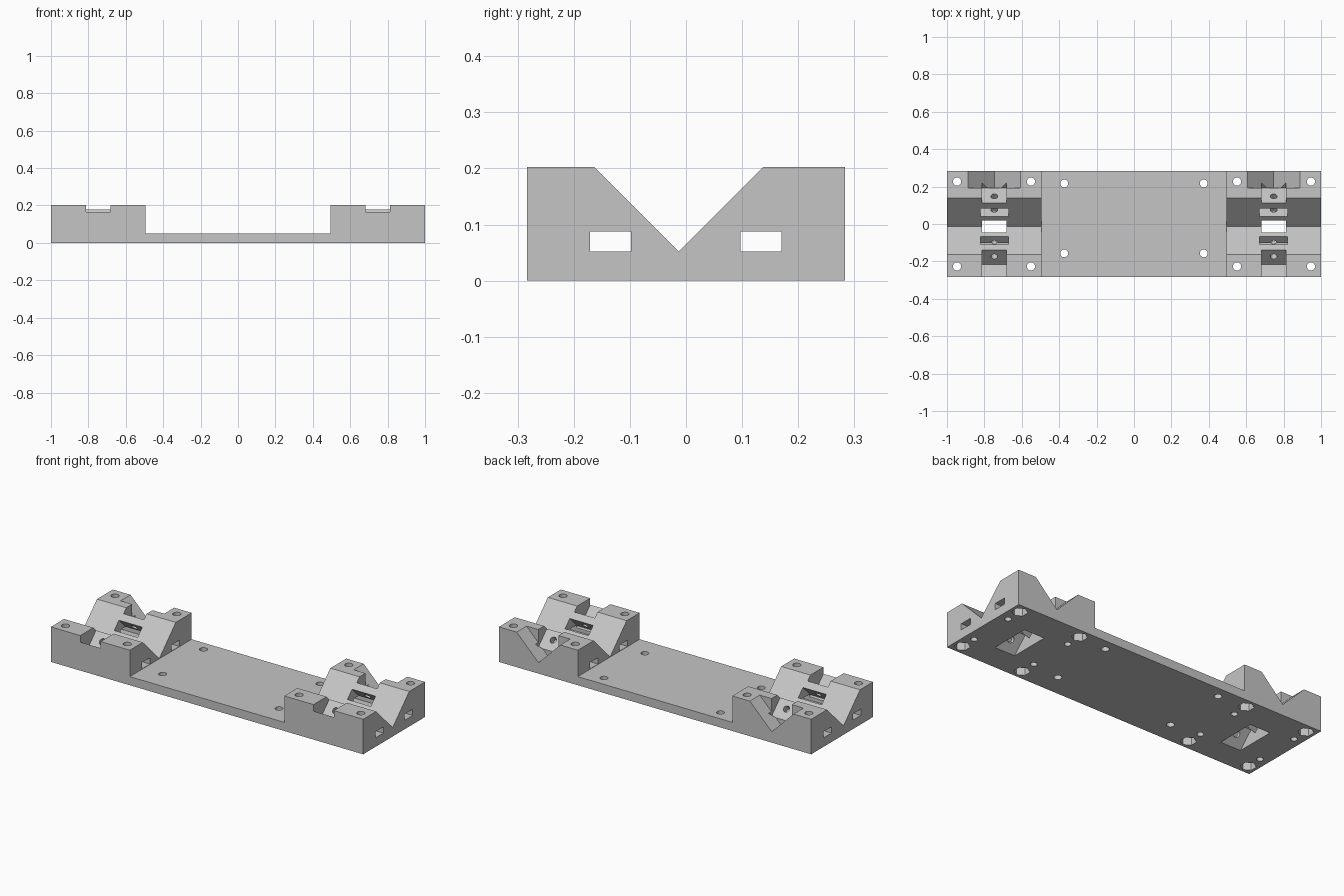
import bpy, bmesh, math
from mathutils import Vector

cube = bpy.data.objects.get("Cube")
if cube:
    bpy.data.objects.remove(cube, do_unlink=True)

VY = -0.013      # y of the main groove's lowest line
HALF_Y = 0.283
POCKET_X = 0.747

grey = bpy.data.materials.new("plain_grey")
grey.use_nodes = True
grey.diffuse_color = (0.56, 0.56, 0.56, 1)
grey.node_tree.nodes["Principled BSDF"].inputs["Base Color"].default_value = (0.56, 0.56, 0.56, 1)


def make_object(name, bm):
    bmesh.ops.recalc_face_normals(bm, faces=bm.faces)
    mesh = bpy.data.meshes.new(name)
    bm.to_mesh(mesh)
    bm.free()
    mesh.materials.append(grey)
    ob = bpy.data.objects.new(name, mesh)
    bpy.context.collection.objects.link(ob)
    return ob


def prism(name, points, axis, lo, hi):
    """Extrude a profile along x (points are y, z) or along y (points are x, z)."""
    bm = bmesh.new()
    place = (lambda p: (lo, p[0], p[1])) if axis == "x" else (lambda p: (p[0], lo, p[1]))
    face = bm.faces.new([bm.verts.new(place(p)) for p in points])
    out = bmesh.ops.extrude_face_region(bm, geom=[face])
    verts = [v for v in out["geom"] if isinstance(v, bmesh.types.BMVert)]
    step = Vector((hi - lo, 0, 0)) if axis == "x" else Vector((0, hi - lo, 0))
    bmesh.ops.translate(bm, vec=step, verts=verts)
    return make_object(name, bm)


def rod(name, start, end, radius, sides=24):
    start, end = Vector(start), Vector(end)
    axis = end - start
    bm = bmesh.new()
    bmesh.ops.create_cone(bm, cap_ends=True, segments=sides, radius1=radius,
                          radius2=radius, depth=axis.length)
    bm.transform(axis.to_track_quat("Z", "Y").to_matrix().to_4x4())
    bmesh.ops.translate(bm, vec=(start + end) / 2, verts=bm.verts)
    return make_object(name, bm)


def cut(cutter):
    mod = body.modifiers.new("cut", "BOOLEAN")
    mod.operation, mod.solver, mod.object = "DIFFERENCE", "EXACT", cutter
    deps = bpy.context.evaluated_depsgraph_get()
    mesh = bpy.data.meshes.new_from_object(body.evaluated_get(deps))
    body.modifiers.clear()
    body.data = mesh
    bpy.data.objects.remove(cutter, do_unlink=True)


def slant(s, d, side):
    """Point in the y-z plane: s is height off the groove wall, d is travel up it."""
    return (VY + side * (d - s) / 2, (s + d) / 2)


def slant_box(s0, s1, d0, d1, side):
    return [slant(s0, d0, side), slant(s1, d0, side), slant(s1, d1, side), slant(s0, d1, side)]


# Base plate with a raised block at each end
body = prism("cradle_base", [(-1, 0), (1, 0), (1, 0.203), (0.495, 0.203), (0.495, 0.05),
                             (-0.495, 0.05), (-0.495, 0.203), (-1, 0.203)],
             "y", -HALF_Y, HALF_Y)

# Long V groove through both blocks
cut(prism("groove", [(VY, 0.052), (VY + 0.25, 0.302), (VY - 0.25, 0.302)], "x", -1.1, 1.1))

# Rectangular tunnels along the length
for y in (-0.1345, 0.1335):
    w = 0.0365
    cut(prism("tunnel", [(y - w, 0.052), (y + w, 0.052), (y + w, 0.088), (y - w, 0.088)],
              "x", -1.1, 1.1))

for end in (-1, 1):
    x = end * POCKET_X
    # Opening through the floor, flaring downwards
    cut(prism("floor_opening", [(VY, 0.116), (VY - 0.136, -0.02), (VY + 0.136, -0.02)],
              "x", x - 0.065, x + 0.065))
    for side in (-1, 1):
        # Slanted pocket, nut slot and screw hole on each groove wall
        cut(prism("pocket", slant_box(-0.105, 0.3, 0.304, 0.8, side),
                  "x", x - 0.065, x + 0.065))
        cut(prism("nut_slot", slant_box(-0.085, 0.1, 0.16, 0.246, side),
                  "x", x - 0.075, x + 0.075))
        cut(rod("slant_hole", (x, *slant(-0.018, 0.09, side)),
                (x, *slant(-0.018, 0.36, side)), 0.018))
    # V notch in the back face
    cut(prism("back_notch", [(x, 0.063), (x + 0.2, 0.263), (x - 0.2, 0.263)],
              "y", 0.192, 0.35))
    # Corner bolt holes with hexagonal nut recesses, and small holes into the tunnels
    for hx in (0.551, 0.946):
        for side in (-1, 1):
            px, py = end * hx, side * 0.227
            cut(rod("bolt_hole", (px, py, -0.1), (px, py, 0.3), 0.022))
            cut(rod("nut_recess", (px, py, -0.1), (px, py, 0.05), 0.042, 6))
            cut(rod("tunnel_hole", (px, side * 0.134, -0.1), (px, side * 0.134, 0.07), 0.018))
    # Plate holes
    for y in (-0.157, 0.217):
        cut(rod("plate_hole", (end * 0.373, y, -0.1), (end * 0.373, y, 0.2), 0.021))

body.data.name = "cradle_base"
bpy.ops.object.select_all(action="DESELECT")
body.select_set(True)
bpy.context.view_layer.objects.active = body
bpy.ops.object.shade_smooth_by_angle(angle=math.radians(25))
